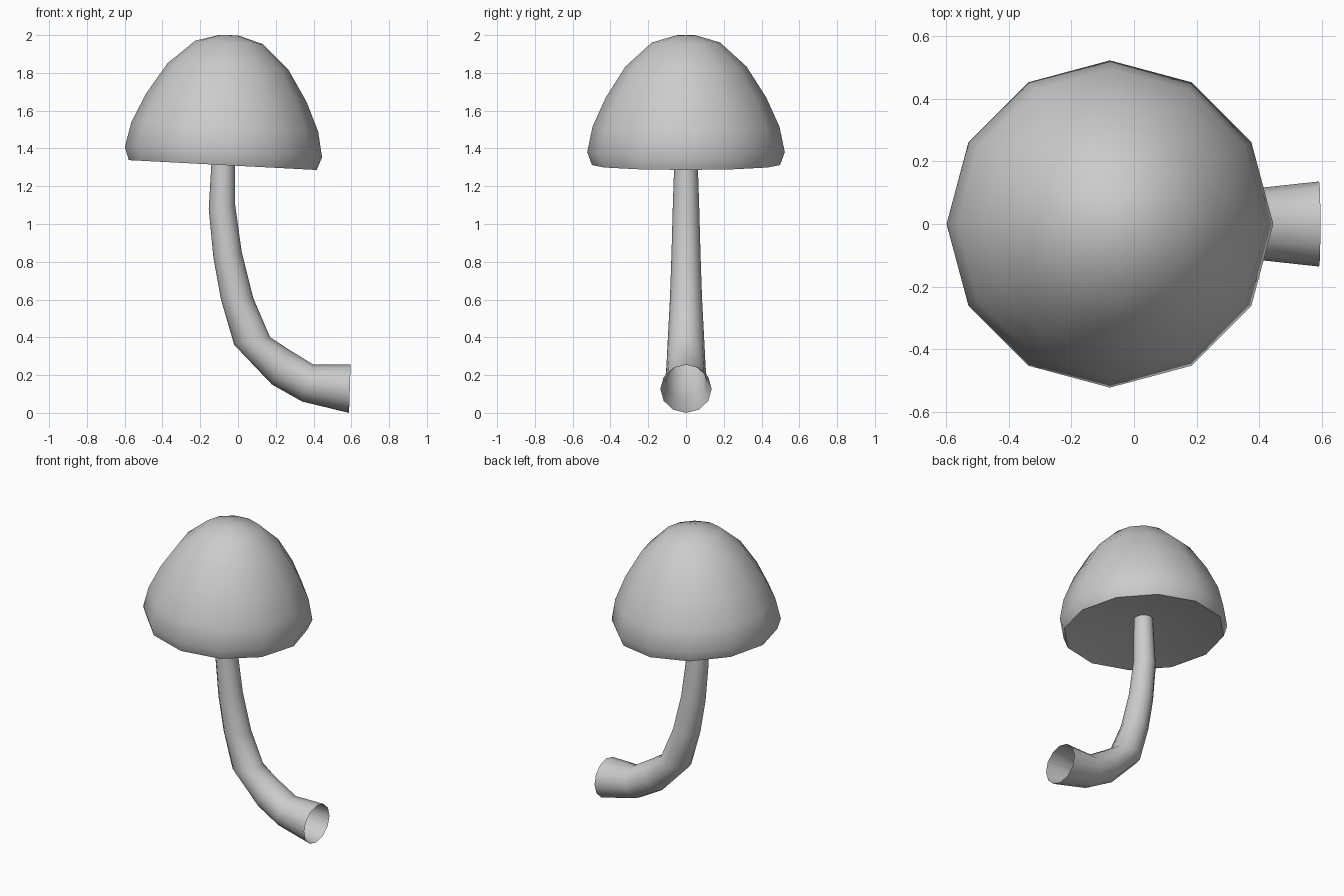
import bpy, bmesh
from math import sin, cos, pi, radians
from mathutils import Vector, Matrix

if "Cube" in bpy.data.objects:
    bpy.data.objects.remove(bpy.data.objects["Cube"])

SIDES = 12


def loft(name, rings, cap_start=None, cap_end=None, angle=60):
    """Skin a list of vertex rings; cap points close an end with a fan."""
    bm = bmesh.new()
    loops = [[bm.verts.new(p) for p in ring] for ring in rings]
    for a, b in zip(loops, loops[1:]):
        for i in range(SIDES):
            j = (i + 1) % SIDES
            bm.faces.new((a[i], a[j], b[j], b[i]))
    for tip, loop in ((cap_start, loops[0]), (cap_end, loops[-1])):
        if tip is not None:
            t = bm.verts.new(tip)
            for i in range(SIDES):
                bm.faces.new((loop[i], loop[(i + 1) % SIDES], t))
    bmesh.ops.recalc_face_normals(bm, faces=bm.faces)
    mesh = bpy.data.meshes.new(name)
    bm.to_mesh(mesh)
    bm.free()
    obj = bpy.data.objects.new(name, mesh)
    bpy.context.collection.objects.link(obj)
    bpy.ops.object.select_all(action='DESELECT')
    obj.select_set(True)
    bpy.context.view_layer.objects.active = obj
    bpy.ops.object.shade_smooth_by_angle(angle=radians(angle))
    return obj


# Cap: tilted dome with a tucked rim and a shallow hollow underside
tilt = Matrix.Translation((-0.077, 0, 1.38)) @ Matrix.Rotation(radians(3), 4, 'Y')
cap_profile = [(0.498, -0.068), (0.523, 0), (0.495, 0.135), (0.425, 0.29),
               (0.32, 0.455), (0.18, 0.582), (0.05, 0.62)]
cap_rings = [[tilt @ Vector((r * cos(2 * pi * i / SIDES), r * sin(2 * pi * i / SIDES), h))
              for i in range(SIDES)] for r, h in cap_profile]
loft("cap", cap_rings, tilt @ Vector((0, 0, 0.035)), tilt @ Vector((0, 0, 0.621)))

# Stem: bent open tube; each ring is (outer x, z), (inner x, z), half width in y
stem_path = [((-0.135, 1.42), (-0.018, 1.42), 0.058),
             ((-0.142, 1.30), (-0.015, 1.30), 0.063),
             ((-0.155, 1.08), (-0.015, 1.10), 0.07),
             ((-0.13, 0.82), (0.02, 0.85), 0.077),
             ((-0.09, 0.60), (0.08, 0.61), 0.085),
             ((-0.02, 0.36), (0.17, 0.40), 0.097),
             ((0.18, 0.15), (0.27, 0.335), 0.104),
             ((0.34, 0.06), (0.40, 0.255), 0.112),
             ((0.588, 0.0), (0.596, 0.255), 0.136)]
stem_rings = []
for (ax, az), (bx, bz), w in stem_path:
    a, b = Vector((ax, 0, az)), Vector((bx, 0, bz))
    mid, half = (a + b) / 2, (b - a) / 2
    stem_rings.append([mid + half * cos(2 * pi * i / SIDES)
                       + Vector((0, w * sin(2 * pi * i / SIDES), 0)) for i in range(SIDES)])
loft("stem", stem_rings)
